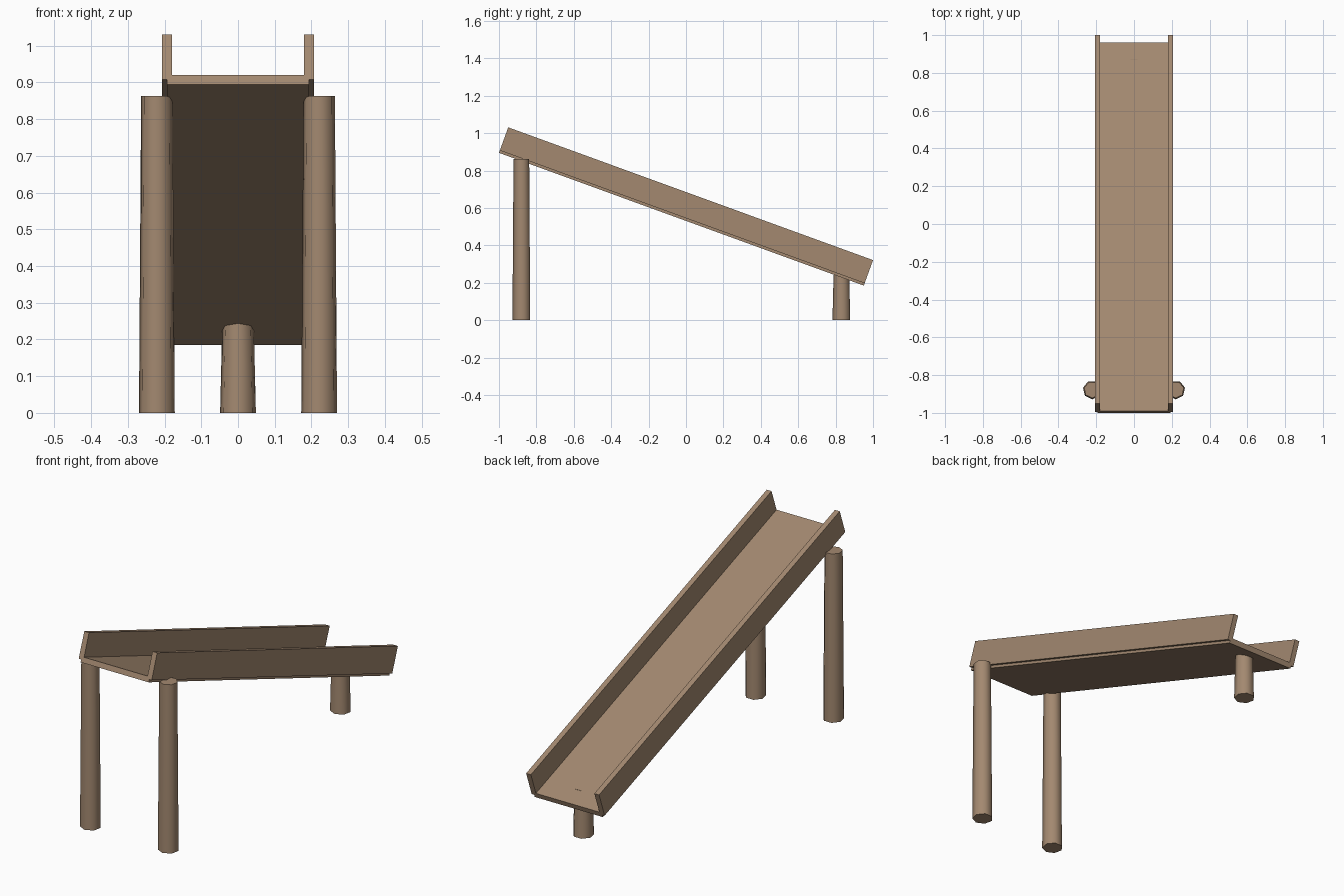
import bpy, math
from mathutils import Matrix, Vector

if "Cube" in bpy.data.objects:
    bpy.data.objects.remove(bpy.data.objects["Cube"])

wood = bpy.data.materials.new("light brown wood")
wood.diffuse_color = (0.367, 0.25, 0.163, 1)
wood.use_nodes = True
wood.node_tree.nodes["Principled BSDF"].inputs["Base Color"].default_value = wood.diffuse_color

TILT = math.radians(-20)
LENGTH = 2.0756
# frame of the chute: origin at the upper end of the floor's underside
CHUTE = Matrix.Translation((0, -1.0, 0.895)) @ Matrix.Rotation(TILT, 4, 'X')


def plank(name, x0, x1, z0, z1):
    """Box running the full length of the sloping chute."""
    bpy.ops.mesh.primitive_cube_add(size=1)
    ob = bpy.context.object
    ob.name = name
    size = Matrix.Diagonal((x1 - x0, LENGTH, z1 - z0, 1))
    ob.data.transform(CHUTE @ Matrix.Translation(((x0 + x1) / 2, LENGTH / 2, (z0 + z1) / 2)) @ size)
    ob.data.materials.append(wood)


def leg(name, x, y, height):
    """Tapered seven-sided post with one corner towards the front."""
    bpy.ops.mesh.primitive_cone_add(vertices=7, radius1=0.05, radius2=0.044, depth=height)
    ob = bpy.context.object
    ob.name = name
    ob.data.transform(Matrix.Translation((x, y, height / 2)) @ Matrix.Rotation(math.pi, 4, 'Z'))
    ob.data.materials.append(wood)
    bpy.ops.object.shade_smooth_by_angle(angle=math.radians(60))


# chute: floor set into two side walls
plank("chute_floor", -0.193, 0.193, 0, 0.027)
plank("left_wall", -0.207, -0.18, 0.0136, 0.145)
plank("right_wall", 0.18, 0.207, 0.0136, 0.145)

# two tall legs at the upper end, one short leg at the lower end
leg("left_front_leg", -0.221, -0.878, 0.863)
leg("right_front_leg", 0.221, -0.878, 0.863)
leg("back_leg", 0, 0.833, 0.243)
